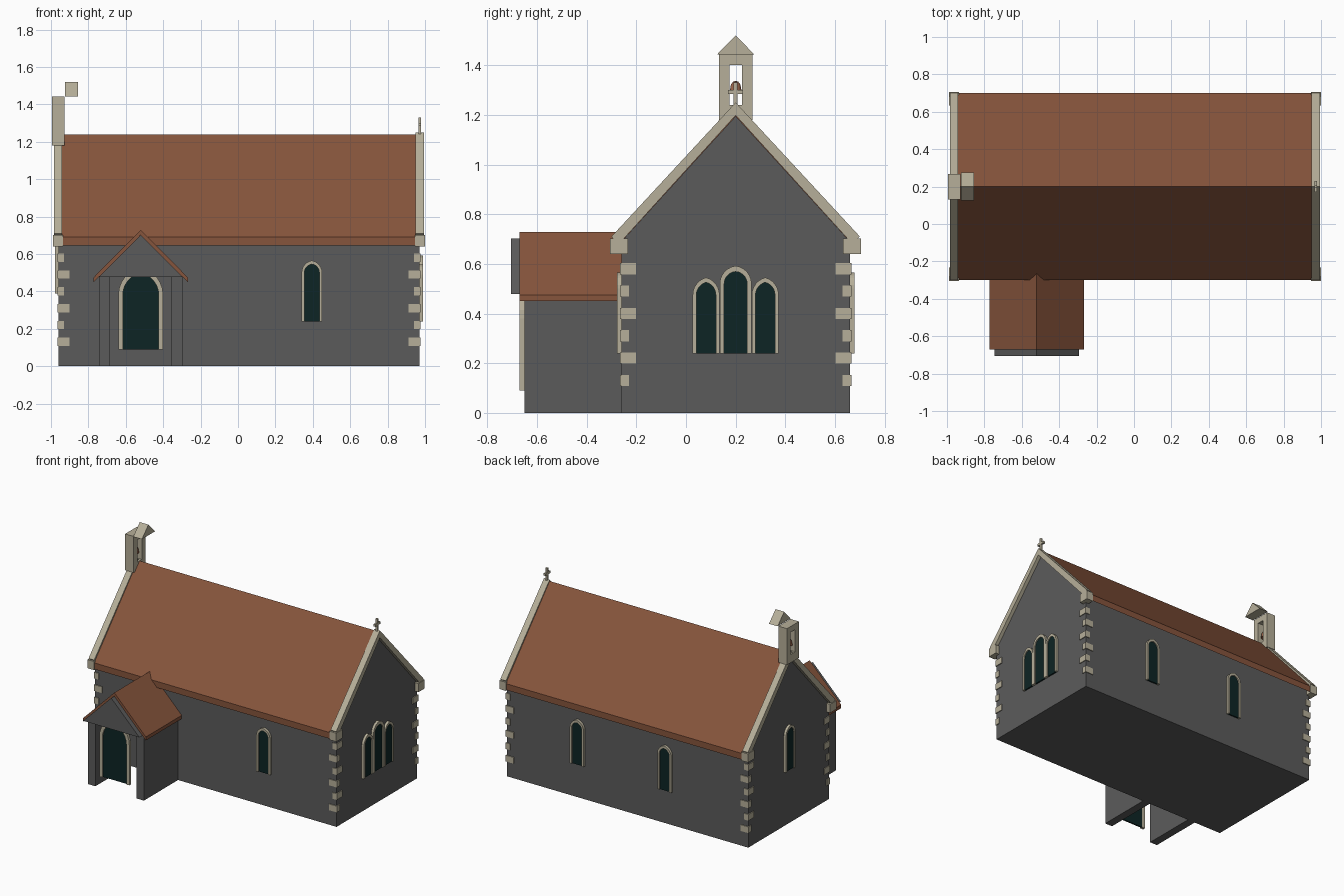
import bpy, bmesh, math
from mathutils import Matrix, Vector

if "Cube" in bpy.data.objects:
    bpy.data.objects.remove(bpy.data.objects["Cube"])


def material(name, rgb):
    m = bpy.data.materials.new(name)
    m.use_nodes = True
    m.diffuse_color = (*rgb, 1)
    bsdf = m.node_tree.nodes["Principled BSDF"]
    bsdf.inputs["Base Color"].default_value = (*rgb, 1)
    bsdf.inputs["Roughness"].default_value = 0.9
    return m


WALL = material("grey wall", (0.105, 0.105, 0.105))
TILE = material("clay roof", (0.24, 0.089, 0.045))
STONE = material("pale stone", (0.47, 0.43, 0.32))
GLASS = material("dark glass", (0.004, 0.018, 0.018))
COPPER = material("copper bell", (0.33, 0.13, 0.07))


def finish(bm, name, mat, matrix=None):
    bmesh.ops.recalc_face_normals(bm, faces=bm.faces)
    if matrix is not None:
        bm.transform(matrix)
    me = bpy.data.meshes.new(name)
    bm.to_mesh(me)
    bm.free()
    me.materials.append(mat)
    ob = bpy.data.objects.new(name, me)
    bpy.context.collection.objects.link(ob)
    return ob


def box(name, mat, x, y, z):
    bm = bmesh.new()
    bmesh.ops.create_cube(bm, size=1)
    for v in bm.verts:
        v.co = [lo + (c + 0.5) * (hi - lo) for c, (lo, hi) in zip(v.co, (x, y, z))]
    return finish(bm, name, mat)


def solid(name, mat, polys, axis, lo, hi, matrix=None):
    """Extrude joined 2D polygons along x (points y,z) or along y (points x,z)."""
    place = (lambda p: (lo, p[0], p[1])) if axis == "x" else (lambda p: (p[0], lo, p[1]))
    shift = Vector((hi - lo, 0, 0) if axis == "x" else (0, hi - lo, 0))
    bm = bmesh.new()
    faces = [bm.faces.new([bm.verts.new(place(p)) for p in poly]) for poly in polys]
    bmesh.ops.remove_doubles(bm, verts=bm.verts, dist=1e-5)
    ext = bmesh.ops.extrude_face_region(bm, geom=bm.faces[:], use_keep_orig=True)
    bmesh.ops.translate(bm, vec=shift,
                        verts=[g for g in ext["geom"] if isinstance(g, bmesh.types.BMVert)])
    return finish(bm, name, mat, matrix)


def gable(mid, half, eave, ridge, drop):
    """Roof slab section: a chevron with upright eave faces."""
    return [(mid - half, eave - drop), (mid - half, eave), (mid, ridge),
            (mid + half, eave), (mid + half, eave - drop), (mid, ridge - drop)]


def arch(mid, half, base, spring, apex, n=6):
    """Pointed arch outline from the right foot over the top to the left foot."""
    rise = apex - spring
    c = (rise * rise - half * half) / (2 * half)
    top = math.atan2(rise, c)
    right = [((half + c) * math.cos(top * i / n) - c,
              spring + (half + c) * math.sin(top * i / n)) for i in range(n + 1)]
    pts = [(half, base)] + right
    return [(mid + x, z) for x, z in pts] + [(mid - x, z) for x, z in pts[-2::-1]]


def lancet(name, mid, half, base, spring, apex, wall, turn=0, rim=0.015, depth=0.018):
    """Stone arch with dark pane, built facing the front and then turned."""
    rot = Matrix.Rotation(math.radians(turn), 4, "Z")
    outer = arch(mid, half, base, spring, apex)
    inner = arch(mid, half - rim, base, spring, apex - rim * 1.3)
    ring = [[outer[i], outer[i + 1], inner[i + 1], inner[i]] for i in range(len(outer) - 1)]
    solid(name + "_frame", STONE, ring, "y", -wall - depth, -wall, rot)
    solid(name + "_pane", GLASS, [inner], "y", -wall - depth * 0.55, -wall, rot)


# Main hall: walls and roof
MID = 0.2
X0, X1, Y0, Y1 = -0.96, 0.97, -0.26, 0.66
solid("hall_walls", WALL, [[(Y0, 0), (Y0, 0.69), (MID, 1.195), (Y1, 0.69), (Y1, 0)]], "x", X0, X1)
solid("hall_roof", TILE, [gable(MID, 0.5, 0.69, 1.24, 0.045)], "x", -0.945, 0.955)

# Gable copings and kneeler stones
coping = [(-0.30, 0.71), (MID, 1.25), (0.70, 0.71), (0.67, 0.68), (MID, 1.198), (-0.27, 0.68)]
for side, a, b in (("right", -0.985, -0.94), ("left", 0.95, 0.995)):
    solid(side + "_coping", STONE, [coping], "x", a, b)
    for end, s in (("front", -1), ("back", 1)):
        ys = sorted((MID + s * 0.433, MID + s * 0.505))
        box(f"{side}_{end}_kneeler", STONE, (a - 0.004, b + 0.004), ys, (0.64, 0.702))

# Corner stones, alternating long and short on each face
for side, x, sx in (("right", X0, 1), ("left", X1, -1)):
    for end, y, sy in (("front", Y0, 1), ("back", Y1, -1)):
        for i in range(6):
            lx, ly = (0.058, 0.03) if i % 2 == 0 else (0.03, 0.058)
            z = 0.108 + i * 0.09
            box(f"{side}_{end}_corner_stone", STONE, sorted((x - sx * 0.006, x + sx * lx)),
                sorted((y - sy * 0.006, y + sy * ly)), (z, z + 0.045))

# Windows
lancet("front_window", 0.395, 0.055, 0.24, 0.50, 0.565, -Y0)
for x in (0.40, -0.30):
    lancet("back_window", -x, 0.055, 0.24, 0.50, 0.565, Y1, 180)
lancet("right_window", -MID, 0.055, 0.39, 0.65, 0.715, -X0, -90)
lancet("left_middle_window", MID, 0.064, 0.24, 0.52, 0.592, X1, 90, 0.018)
for y in (0.081, 0.319):
    lancet("left_side_window", y, 0.054, 0.24, 0.475, 0.545, X1, 90)

# Porch: side walls, gable, roof and doorway
PX = -0.52
for side, s in (("right", -1), ("left", 1)):
    box(side + "_porch_wall", WALL, sorted((PX + s * 0.165, PX + s * 0.223)), (-0.65, Y0), (0, 0.49))
solid("porch_gable", WALL, [[(PX - 0.225, 0.478), (PX + 0.225, 0.478), (PX, 0.702)]], "y", -0.705, -0.65)
solid("porch_roof", TILE, [gable(PX, 0.252, 0.475, 0.728, 0.025)], "y", -0.67, -0.255)
lancet("door", PX, 0.12, 0.09, 0.38, 0.53, 0.65, 0, 0.024, 0.02)

# Bell tower with an opening, its offset cap and the bell
BX = (-0.995, -0.927)
box("bell_tower_base", STONE, BX, (0.132, 0.268), (1.18, 1.24))
box("bell_tower_top", STONE, BX, (0.132, 0.268), (1.40, 1.442))
for s in (-1, 1):
    box("bell_tower_pillar", STONE, BX, sorted((MID + s * 0.025, MID + s * 0.068)), (1.24, 1.40))
solid("bell_tower_cap", STONE, [[(0.125, 1.443), (0.275, 1.443), (MID, 1.52)]], "x", -0.925, -0.856)

profile = [(0.025, 1.29), (0.023, 1.30), (0.019, 1.322), (0.011, 1.333), (0, 1.337)]
bm = bmesh.new()
vs = [bm.verts.new((r, 0, z)) for r, z in profile]
es = [bm.edges.new(p) for p in zip(vs, vs[1:])]
bmesh.ops.spin(bm, geom=vs + es, cent=(0, 0, 0), axis=(0, 0, 1), angle=math.tau, steps=16)
bmesh.ops.remove_doubles(bm, verts=bm.verts, dist=1e-5)
bmesh.ops.holes_fill(bm, edges=[e for e in bm.edges if e.is_boundary])
bell = finish(bm, "bell", COPPER, Matrix.Translation((-0.961, MID, 0)))
bpy.context.view_layer.objects.active = bell
bell.select_set(True)
bpy.ops.object.shade_smooth_by_angle()

# Gable cross
box("cross_upright", STONE, (0.964, 0.979), (0.192, 0.208), (1.23, 1.33))
box("cross_arm", STONE, (0.964, 0.979), (0.17, 0.23), (1.284, 1.30))
